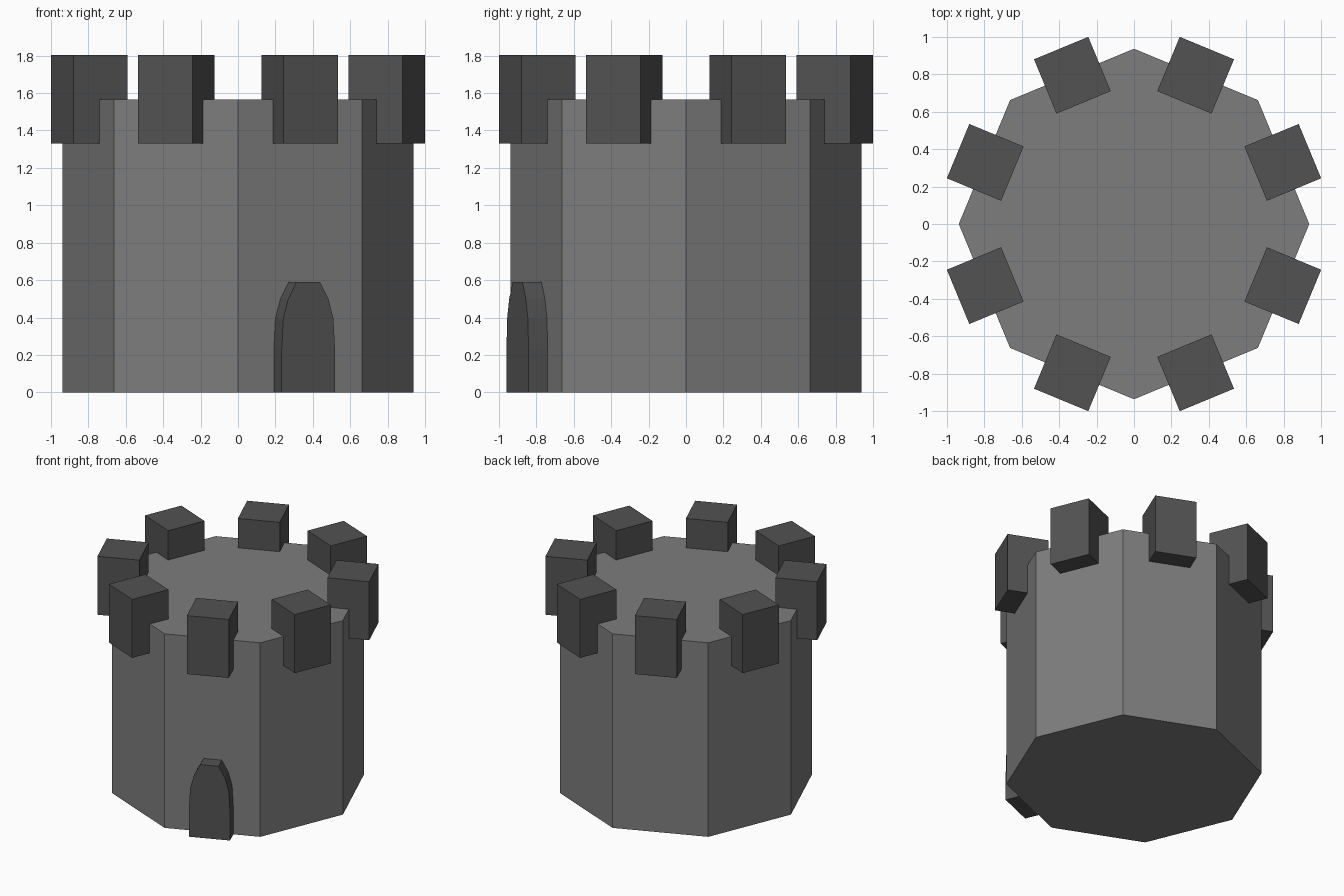
import bpy
from math import radians, cos, sin

if "Cube" in bpy.data.objects:
    bpy.data.objects.remove(bpy.data.objects["Cube"])

WALL_R = 0.937
STEP = radians(45)
HALF = STEP / 2


def grey(name, v):
    mat = bpy.data.materials.new(name)
    mat.diffuse_color = (v, v, v, 1)
    mat.use_nodes = True
    mat.node_tree.nodes["Principled BSDF"].inputs["Base Color"].default_value = mat.diffuse_color
    return mat


def prism(name, outline, depth_vec, mat):
    """Extrude a closed 3D outline along a vector into a solid."""
    n = len(outline)
    far = [tuple(a + b for a, b in zip(p, depth_vec)) for p in outline]
    faces = [tuple(reversed(range(n))), tuple(range(n, 2 * n))]
    faces += [(i, (i + 1) % n, n + (i + 1) % n, n + i) for i in range(n)]
    mesh = bpy.data.meshes.new(name)
    mesh.from_pydata(list(outline) + far, [], faces)
    mesh.materials.append(mat)
    obj = bpy.data.objects.new(name, mesh)
    bpy.context.collection.objects.link(obj)
    return obj


stone = grey("stone", 0.205)
dark = grey("dark_stone", 0.085)

# Octagonal tower body, corners on the axes
ring = [(WALL_R * cos(i * STEP), WALL_R * sin(i * STEP), 0) for i in range(8)]
prism("tower_wall", ring, (0, 0, 1.566), stone)

# One battlement block over the middle of each wall face
h = 0.157
block = [(-h, -h, 0), (h, -h, 0), (h, h, 0), (-h, h, 0)]
for i in range(8):
    a = HALF + i * STEP
    merlon = prism(f"battlement_{i + 1}", block, (0, 0, 0.472), dark)
    merlon.location = (0.861 * cos(a), 0.861 * sin(a), 1.331)
    merlon.rotation_euler.z = a

# Arched door set into the wall face right of the front corner,
# extruded from its buried back towards the front
side = [(0.154, 0), (0.154, 0.23), (0.145, 0.395), (0.116, 0.5), (0.068, 0.59)]
arch = [(x, 0, z) for x, z in side] + [(-x, 0, z) for x, z in reversed(side)]
door = prism("door", arch, (0, -0.314, 0), dark)
door.location = (0.661 * sin(HALF) + 0.003, -0.661 * cos(HALF), 0)
door.rotation_euler.z = HALF
